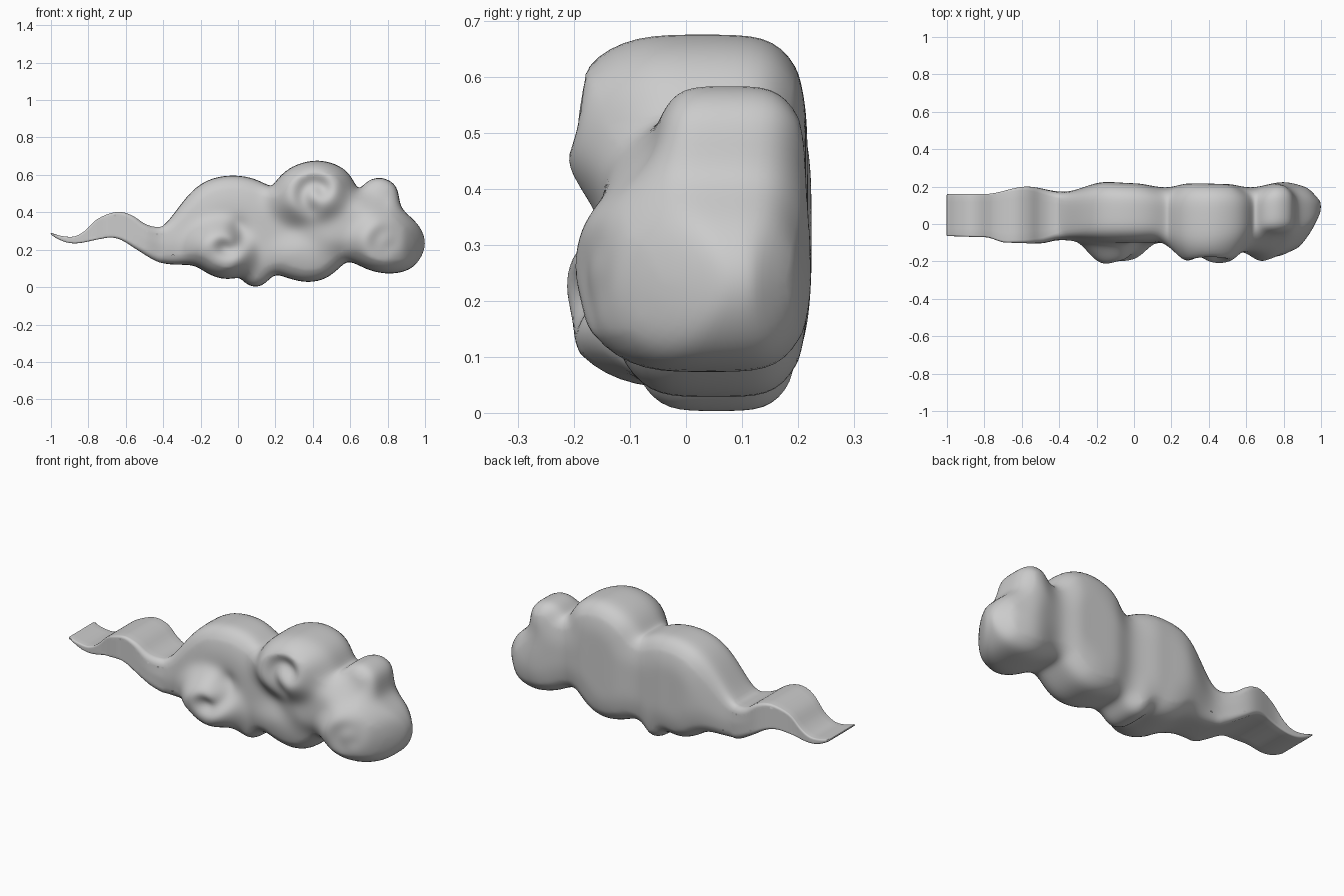
import bpy, bmesh, math
from mathutils import Vector, geometry, kdtree

if "Cube" in bpy.data.objects:
    bpy.data.objects.remove(bpy.data.objects["Cube"])

# Cloud silhouette (x, z), clockwise from the tail tip
OUT = [(-1,.29),(-.95,.275),(-.88,.27),(-.82,.30),(-.75,.365),(-.65,.402),(-.57,.385),(-.5,.34),
       (-.44,.322),(-.39,.335),(-.33,.41),(-.26,.50),(-.18,.565),(-.08,.595),(.02,.595),(.10,.575),
       (.165,.543),(.19,.55),(.23,.60),(.29,.645),(.37,.672),(.45,.677),(.54,.65),(.60,.60),(.635,.535),
       (.66,.535),(.70,.572),(.76,.587),(.82,.565),(.855,.52),(.867,.44),(.90,.395),(.96,.34),
       (.997,.27),(.997,.20),(.96,.13),(.90,.085),(.80,.07),(.70,.09),(.63,.125),(.58,.135),(.54,.10),
       (.47,.045),(.38,.025),(.29,.04),(.22,.065),(.18,.055),(.14,.015),(.09,.0),(.04,.02),(.01,.05),
       (-.03,.045),(-.09,.045),(-.16,.07),(-.22,.11),(-.28,.12),(-.36,.12),(-.44,.14),(-.54,.20),
       (-.62,.25),(-.68,.265),(-.75,.255),(-.85,.235),(-.92,.24),(-.985,.27)]
BACK = [(-1,.16),(-.8,.16),(-.57,.2),(-.38,.175),(-.15,.225),(0,.218),(.17,.195),(.3,.218),(.5,.214),
        (.62,.195),(.8,.225),(.92,.21),(1,.16)]
BASE = [(-1,-.065),(-.8,-.07),(-.68,-.1),(-.5,-.105),(-.4,-.09),(-.2,-.1),(.1,-.1),(.6,-.1),(1,-.1)]
LIMIT = [(-1,-.3),(.7,-.3),(.8,-.19),(.88,-.14),(.94,-.07),(.98,.0),(1,.05)]
# Front puffs: centre x, z, radii, height
PUFFS = [(-.10,.17,.18,.18,.125), (.39,.53,.23,.2,.12), (.77,.21,.2,.2,.11),
         (.38,.13,.22,.16,.03), (.56,.34,.24,.2,.05)]
# Curl grooves: centre x, z, start angle, end angle, start radius, end radius, depth
CURLS = [(-.06,.25,250,410,.04,.09,.075), (.42,.50,40,250,.045,.09,.075), (.80,.25,-60,250,.035,.065,.05)]

def sstep(v):
    v = min(1, max(0, v))
    return v * v * (3 - 2 * v)

def lerp_table(tab, x):
    for (a, p), (b, q) in zip(tab, tab[1:]):
        if x <= b:
            return p + (q - p) * sstep((x - a) / (b - a))
    return tab[-1][1]

def curl_points(c):
    cx, cz, a0, a1, r0, r1, d = c
    pts = []
    for i in range(17):
        t = i / 16
        a, r = math.radians(a0 + (a1 - a0) * t), r0 + (r1 - r0) * t
        pts.append((cx + r * math.cos(a), cz + r * math.sin(a), d * (1 - .35 * t)))
    return pts

GROOVES = [curl_points(c) for c in CURLS]

def front(x, z):
    hs = [h * sstep((1.25 - math.hypot((x - cx) / rx, (z - cz) / rz)) / .8) for cx, cz, rx, rz, h in PUFFS]
    y = lerp_table(BASE, x) - sum(h ** 3 for h in hs) ** (1 / 3)
    y += .04 * sstep(1.3 - math.hypot((x - .77) / .13, (z - .54) / .13))   # recessed small puff
    for g in GROOVES:
        y += max(d * math.exp(-((x - px) ** 2 + (z - pz) ** 2) / .0014) for px, pz, d in g)
    lim = lerp_table(LIMIT, x)
    k = .03                                   # soft maximum with the rounded nose
    return k * math.log(math.exp(y / k) + math.exp(lim / k))

# Smooth the silhouette with a spline
n = len(OUT)
P = [Vector(p) for p in OUT]
loop = []
for i in range(n):
    a, b, c, d = P[i - 1], P[i], P[(i + 1) % n], P[(i + 2) % n]
    for s in range(4):
        t = s / 4
        loop.append(.5 * (2 * b + (c - a) * t + (2 * a - 5 * b + 4 * c - d) * t * t
                          + (3 * b - a - 3 * c + d) * t ** 3))
m = len(loop)
normals = []
for i in range(m):
    tg = loop[(i + 3) % m] - loop[i - 3]
    normals.append(Vector((tg.y, -tg.x)).normalized())   # inward
radius = [.01 + .045 * sstep((p.x + .75) / .6) for p in loop]
tree = kdtree.KDTree(m)
for i, p in enumerate(loop):
    tree.insert((p.x, 0, p.y), i)
tree.balance()

# Rounded side wall made of stacked rings
Y0, Y1 = -.1, .2
def ring(i, k):
    r = radius[i]
    if k <= 5:
        a = k / 5 * math.pi / 2
        ins, y = r * (1 - math.sin(a)), Y0 + r * (1 - math.cos(a))
    elif k >= 11:
        a = (16 - k) / 5 * math.pi / 2
        ins, y = r * (1 - math.sin(a)), Y1 - r * (1 - math.cos(a))
    else:
        ins, y = 0, Y0 + r + (Y1 - Y0 - 2 * r) * (k - 5) / 6
    p = loop[i] + normals[i] * ins
    return (p.x, y, p.y)

bm = bmesh.new()
rings = [[bm.verts.new(ring(i, k)) for i in range(m)] for k in range(17)]
for a, b in zip(rings, rings[1:]):
    for i in range(m):
        j = (i + 1) % m
        bm.faces.new((a[i], a[j], b[j], b[i]))

# Front and back skins share one triangulated fill
edge = [Vector((v.co.x, v.co.z)) for v in rings[0]]
grid = [Vector((-1 + i * .014 + (j % 2) * .007, j * .0125)) for i in range(143) for j in range(55)]
res = geometry.delaunay_2d_cdt(edge + grid, [(i, (i + 1) % m) for i in range(m)], [], 1, 1e-5)
for y in (Y0, Y1):
    vs = [bm.verts.new((p.x, y, p.y)) for p in res[0]]
    for f in res[2]:
        bm.faces.new([vs[i] for i in f])
bmesh.ops.delete(bm, geom=[v for v in bm.verts if not v.link_faces], context='VERTS')
bmesh.ops.remove_doubles(bm, verts=bm.verts, dist=.0002)

# Push the skins out into puffs and curls, doming them towards the outline
for v in bm.verts:
    x, y, z = v.co
    t = (Y1 - y) / (Y1 - Y0)
    y = t * front(x, z) + (1 - t) * lerp_table(BACK, x)
    d = tree.find((x, 0, z))[2]
    dome = .26 * sstep((x + .6) / .5) * (1 - min(1, d / .17)) ** 2
    v.co.y = .06 + (y - .06) * (1 - dome)
body = [v for v in bm.verts if v.co.x > -.4]
for _ in range(10):
    bmesh.ops.smooth_vert(bm, verts=body, factor=.5, use_axis_x=True, use_axis_y=True, use_axis_z=True)
bmesh.ops.recalc_face_normals(bm, faces=bm.faces)

me = bpy.data.meshes.new("cloud")
bm.to_mesh(me)
bm.free()
ob = bpy.data.objects.new("cloud", me)
bpy.context.collection.objects.link(ob)
bpy.context.view_layer.objects.active = ob
ob.select_set(True)
bpy.ops.object.shade_smooth_by_angle(angle=math.radians(60))
